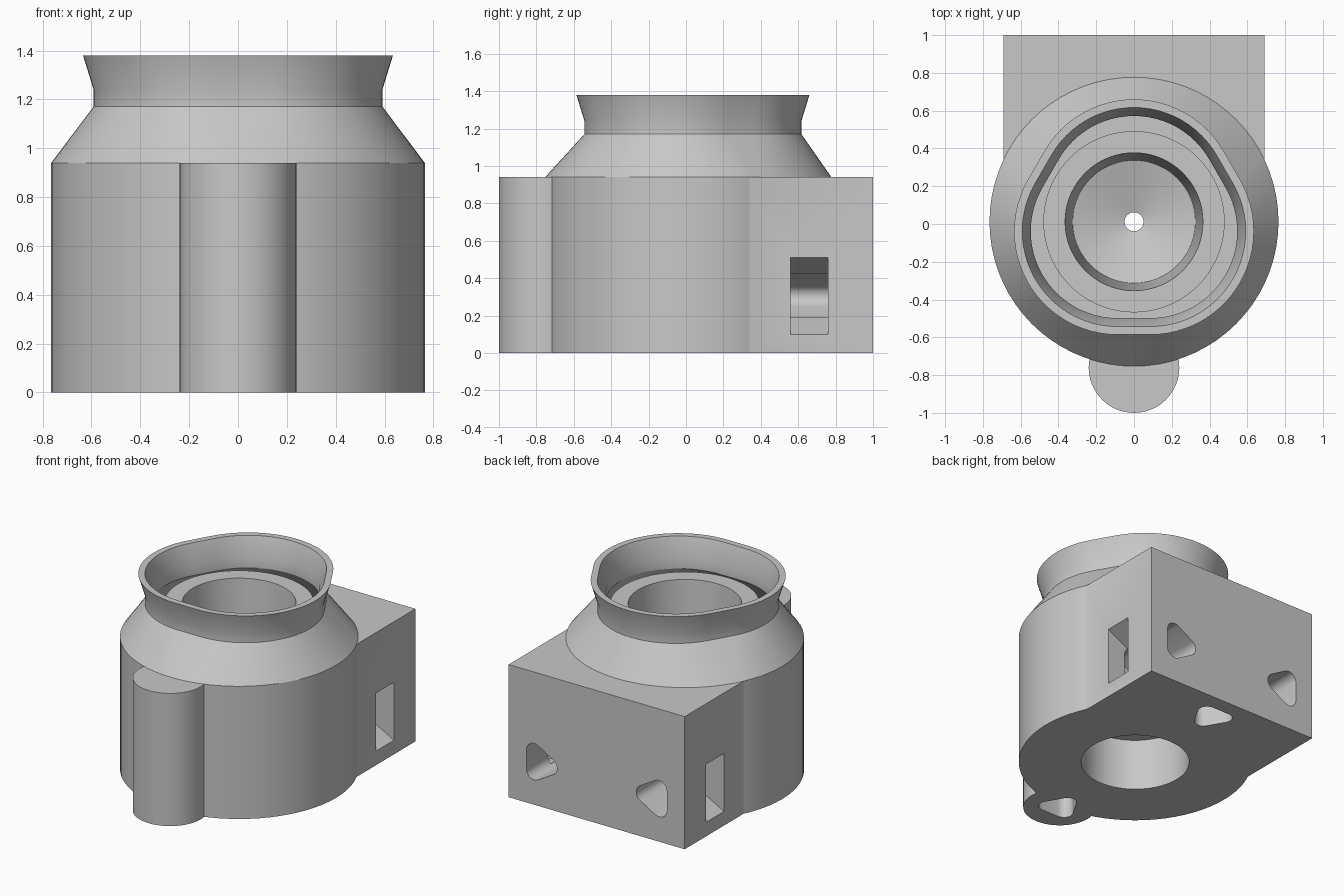
import bpy, bmesh
from math import cos, sin, pi, radians
from mathutils import Vector

if "Cube" in bpy.data.objects:
    bpy.data.objects.remove(bpy.data.objects["Cube"])

grey = bpy.data.materials.new("plain grey")
grey.use_nodes = True
grey.diffuse_color = (0.58, 0.58, 0.58, 1)
grey.node_tree.nodes["Principled BSDF"].inputs["Base Color"].default_value = grey.diffuse_color

CENTRE_Y = 0.012


def finish(name, bm):
    bmesh.ops.remove_doubles(bm, verts=bm.verts, dist=1e-5)
    bmesh.ops.recalc_face_normals(bm, faces=bm.faces)
    mesh = bpy.data.meshes.new(name)
    bm.to_mesh(mesh)
    bm.free()
    mesh.materials.append(grey)
    ob = bpy.data.objects.new(name, mesh)
    bpy.context.collection.objects.link(ob)
    return ob


def rounded(core, radius, steps=24, turn=pi / 2):
    """Triangle of circumradius core, grown by radius; a circle if core is 0."""
    pts = []
    for k in range(3):
        mid = turn + k * 2 * pi / 3
        for i in range(steps + 1):
            a = mid + (i / steps - 0.5) * 2 * pi / 3
            pts.append((core * cos(mid) + radius * cos(a),
                        core * sin(mid) + radius * sin(a)))
    return pts


def loft(name, rings):
    """Skin a closed loop of (core, radius, height) rings."""
    bm = bmesh.new()
    loops = [[bm.verts.new((x, y + CENTRE_Y, z)) for x, y in rounded(c, r)]
             for c, r, z in rings]
    n = len(loops[0])
    for a, b in zip(loops, loops[1:] + loops[:1]):
        for i in range(n):
            j = (i + 1) % n
            bm.faces.new((a[i], a[j], b[j], b[i]))
    bmesh.ops.dissolve_degenerate(bm, dist=1e-5, edges=bm.edges)
    return finish(name, bm)


def prism(name, outline, place, low, high):
    """Extrude a 2D outline; place maps (u, v, depth) to space."""
    bm = bmesh.new()
    face = bm.faces.new([bm.verts.new(place(u, v, low)) for u, v in outline])
    move = Vector(place(0, 0, high)) - Vector(place(0, 0, low))
    new = bmesh.ops.extrude_face_region(bm, geom=[face])["geom"]
    bmesh.ops.translate(bm, vec=move,
                        verts=[v for v in new if isinstance(v, bmesh.types.BMVert)])
    return finish(name, bm)


def combine(target, other, operation):
    mod = target.modifiers.new("join", "BOOLEAN")
    mod.operation, mod.solver, mod.object = operation, "EXACT", other
    bpy.context.view_layer.objects.active = target
    bpy.ops.object.modifier_apply(modifier=mod.name)
    bpy.data.objects.remove(other)


# Round body, sloped shoulder, flared collar, raised inner cup and base recess
housing = loft("housing", [
    (0, 0.765, 0), (0, 0.765, 0.94),
    (0.1, 0.505, 1.17), (0.1, 0.505, 1.24), (0.1, 0.548, 1.38),
    (0.1, 0.505, 1.38), (0.1, 0.46, 1.24), (0.1, 0.46, 1.17),
    (0, 0.7, 0.95), (0, 0.48, 0.95), (0, 0.48, 1.18),
    (0, 0.365, 1.18), (0, 0.325, 0.5), (0, 0.05, 0.42),
    (0, 0.05, 0.37), (0, 0.355, 0.37), (0, 0.355, 0)])


def upright(u, v, d):
    return (u, v, d)


def along_y(u, v, d):
    return (u, d, v)


# Rear block, shaped to stay clear of the cup
block = prism("rear_block", [(0.69, 1), (-0.69, 1), (-0.69, 0.3), (-0.45, 0.42),
                             (0.45, 0.42), (0.69, 0.3)], upright, 0, 0.94)
combine(housing, block, "UNION")

# Front lug
circle = [(0.24 * cos(i * pi / 24), -0.76 + 0.24 * sin(i * pi / 24)) for i in range(48)]
combine(housing, prism("front_lug", circle, upright, 0, 0.94), "UNION")


def channel(u, v, turn, place, low, high):
    shape = []
    for x, y in rounded(0.08, 0.06, 8, turn):
        shape.append((u + x, v + y))
    combine(housing, prism("channel_cutter", shape, place, low, high), "DIFFERENCE")


# Rounded triangular channels in the base, pointing inward
channel(0, -0.76, pi / 2, upright, -0.1, 0.5)
channel(0, 0.79, -pi / 2, upright, -0.1, 0.5)

# Rear channels and the wedge slots that meet them from the sides
for side in (1, -1):
    channel(side * 0.45, 0.305, pi if side > 0 else 0, along_y, 0.4, 1.1)
    wedge = [(side * 0.31, 0.305), (side * 0.69, 0.1), (side * 0.75, 0.1),
             (side * 0.75, 0.51), (side * 0.69, 0.51)]
    combine(housing, prism("slot_cutter", wedge, along_y, 0.56, 0.76), "DIFFERENCE")

# Smooth curved walls, keep the machined edges crisp
bpy.ops.object.select_all(action="DESELECT")
housing.select_set(True)
bpy.context.view_layer.objects.active = housing
bpy.ops.object.shade_smooth_by_angle(angle=radians(30))
